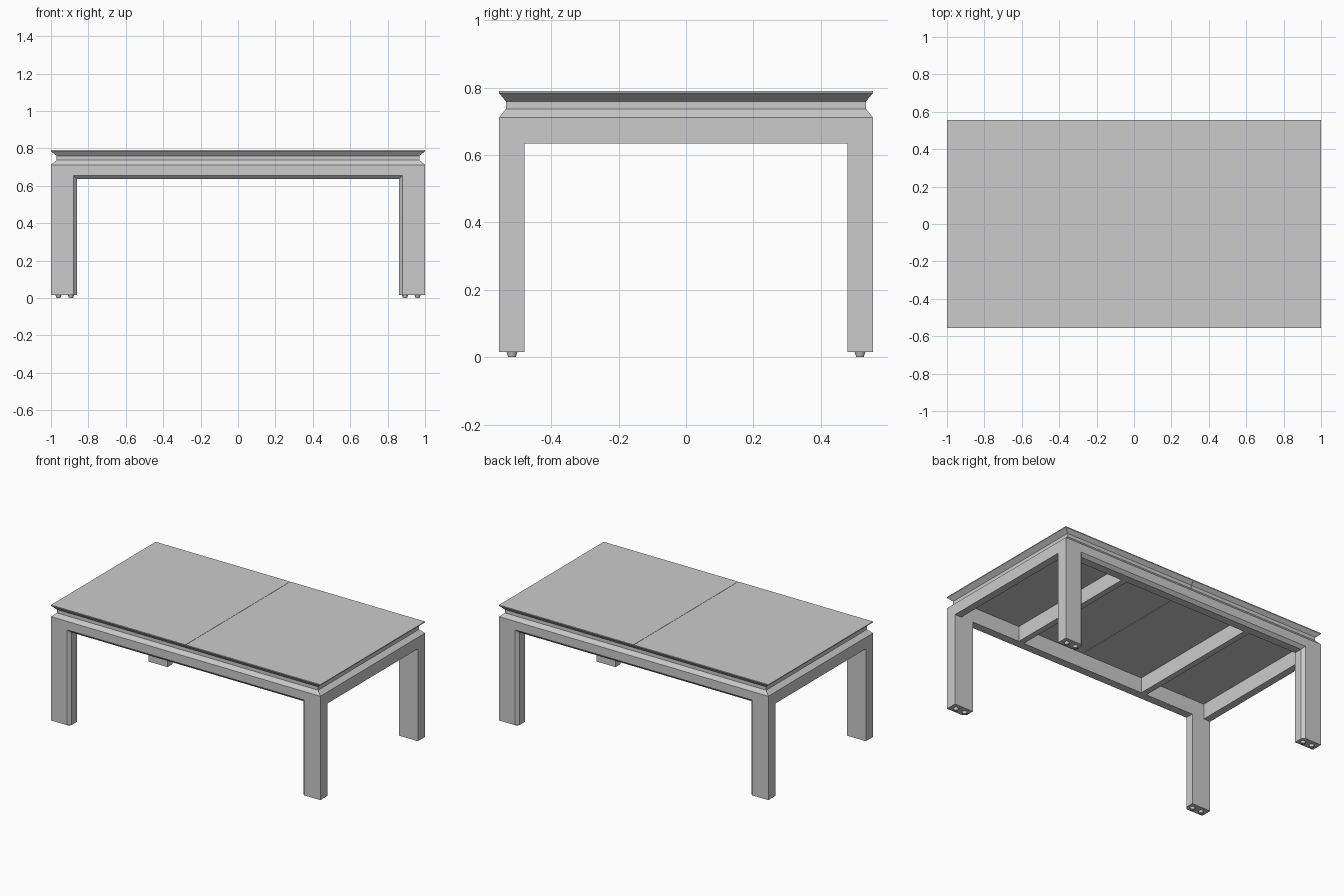
import bpy, bmesh
from mathutils import Matrix

if "Cube" in bpy.data.objects:
    bpy.data.objects.remove(bpy.data.objects["Cube"])


def finish(bm, name):
    bmesh.ops.recalc_face_normals(bm, faces=bm.faces)
    me = bpy.data.meshes.new(name)
    bm.to_mesh(me)
    bm.free()
    ob = bpy.data.objects.new(name, me)
    bpy.context.collection.objects.link(ob)
    return ob


def loft(name, loops, closed=False):
    """Skin equal-length point loops; cap the ends, or join last to first."""
    bm = bmesh.new()
    rings = [[bm.verts.new(p) for p in lp] for lp in loops]
    pairs = list(zip(rings, rings[1:]))
    if closed:
        pairs.append((rings[-1], rings[0]))
    else:
        bm.faces.new(rings[0])
        bm.faces.new(rings[-1])
    n = len(rings[0])
    for a, b in pairs:
        for i in range(n):
            j = (i + 1) % n
            bm.faces.new((a[i], a[j], b[j], b[i]))
    return finish(bm, name)


def rect(x0, x1, y, z):
    return [(x0, -y, z), (x1, -y, z), (x1, y, z), (x0, y, z)]


def box(name, x0, x1, y0, y1, z0, z1):
    return loft(name, [[(x0, y0, z), (x1, y0, z), (x1, y1, z), (x0, y1, z)]
                       for z in (z0, z1)])


# Front and back frames: two legs and a rail, opening chamfered on the outside
def gantry(y, a, h):
    xz = [(-1, .015), (-1, .712), (1, .712), (1, .015),
          (a, .015), (a, h), (-a, h), (-a, .015)]
    return [(x, y, z) for x, z in xz]


for s, side in ((-1, "front"), (1, "back")):
    loft(side + "_leg_frame", [gantry(s * .555, .88, .655),
                               gantry(s * .535, .86, .635),
                               gantry(s * .48, .86, .635)])

# End rails and cross beams under the top
for s, side in ((-1, "left"), (1, "right")):
    xs = sorted((s * .95, s * 1.0))
    box(side + "_end_rail", *xs, -.48, .48, .635, .712)
    xs = sorted((s * .46, s * .5))
    box(side + "_cross_beam", *xs, -.48, .48, .635, .737)

# Sloping rim between frame and tabletop neck
loft("sloped_rim", [rect(-1, 1, .555, .712), rect(-.97, .97, .535, .737),
                    rect(-.95, .95, .48, .737), rect(-.95, .95, .48, .712)], closed=True)

# Tabletop halves with recessed neck and undercut edge, meeting at the centre
for s, side in ((-1, "left"), (1, "right")):
    levels = [(.97, .535, .737), (.97, .535, .76), (1, .555, .784), (1, .555, .79)]
    loft(side + "_tabletop", [rect(*sorted((s * .001, s * x)), y, z) for x, y, z in levels])

# Foot glides, two per leg
bm = bmesh.new()
for sx in (-1, 1):
    for sy in (-1, 1):
        for x in (.96, .893):
            bmesh.ops.create_cone(bm, cap_ends=True, segments=16, radius1=.011,
                                  radius2=.016, depth=.015,
                                  matrix=Matrix.Translation((sx * x, sy * .517, .0075)))
glides = finish(bm, "foot_glides")
